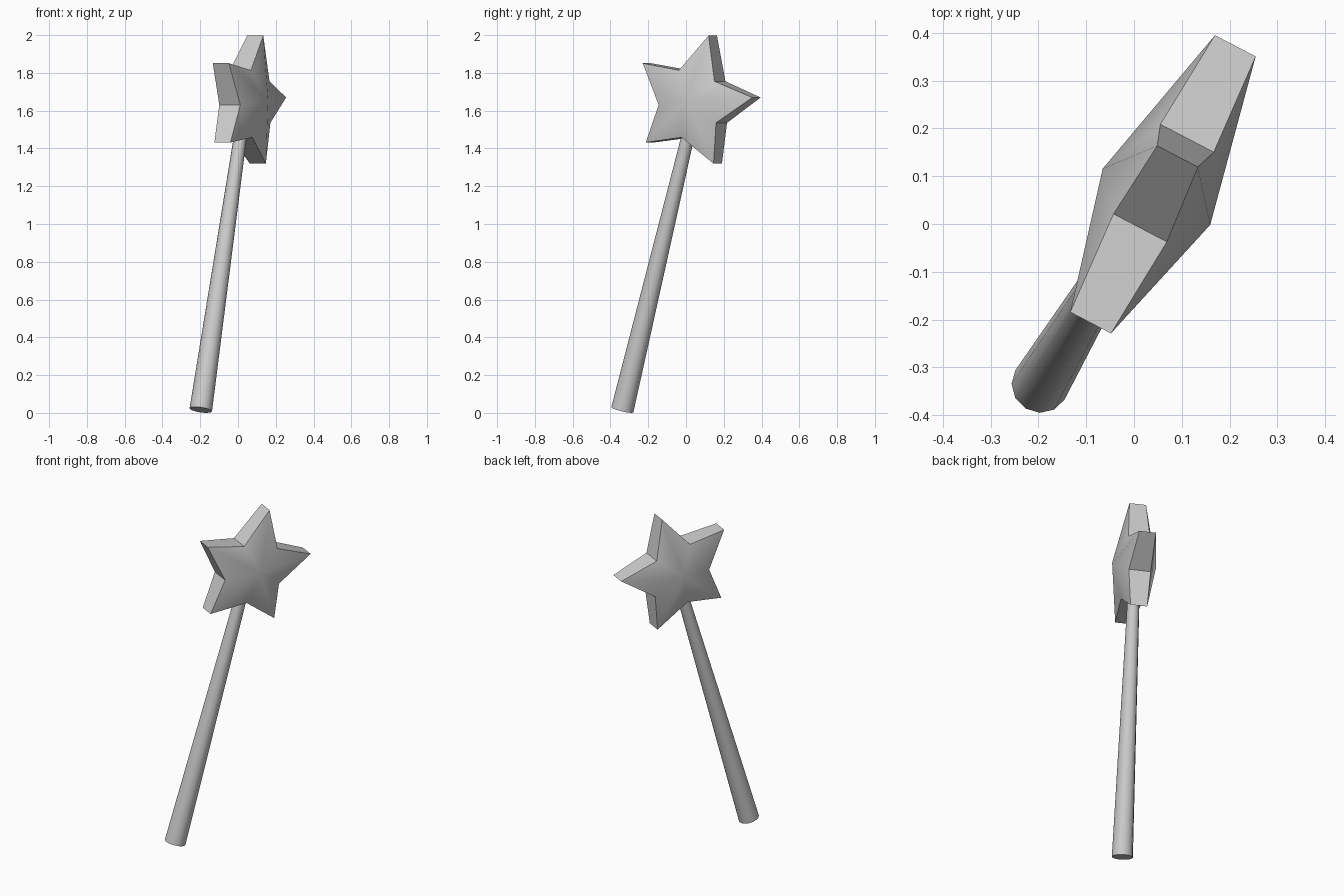
import bpy, bmesh, math
from mathutils import Vector

if "Cube" in bpy.data.objects:
    bpy.data.objects.remove(bpy.data.objects["Cube"])

CENTRE = Vector((0.047, 0.057, 1.654))
U = Vector((0.463, 0.886, 0)).normalized()   # across the star
N = Vector((U.y, -U.x, 0))                   # through the star
Z = Vector((0, 0, 1))


def finish(name, bm, angle):
    bmesh.ops.recalc_face_normals(bm, faces=bm.faces)
    mesh = bpy.data.meshes.new(name)
    bm.to_mesh(mesh)
    bm.free()
    obj = bpy.data.objects.new(name, mesh)
    bpy.context.collection.objects.link(obj)
    bpy.ops.object.select_all(action='DESELECT')
    obj.select_set(True)
    bpy.context.view_layer.objects.active = obj
    bpy.ops.object.shade_smooth_by_angle(angle=math.radians(angle))
    return obj


# Five-pointed star: thin tips, thicker notches, swollen centre on both faces
bm = bmesh.new()
rings = []
for side in (1, -1):
    ring = []
    for i in range(10):
        a = math.radians(2.5 + 36 * i)
        tip = i % 2 == 0
        r, half = (0.357, 0.048) if tip else (0.187, 0.063)
        du, dz = (0, 0) if tip else (-0.008, -0.015)
        ring.append(bm.verts.new(CENTRE + U * (r * math.cos(a) + du)
                                 + Z * (r * math.sin(a) + dz) + N * side * half))
    hub = bm.verts.new(CENTRE + N * side * 0.127)
    for i in range(10):
        bm.faces.new((hub, ring[i], ring[(i + 1) % 10]))
    rings.append(ring)
front, back = rings
for i in range(10):
    j = (i + 1) % 10
    bm.faces.new((front[i], front[j], back[j], back[i]))
finish("star", bm, 40)

# Leaning, tapered handle that ends inside the star
base = Vector((-0.197, -0.337, 0.016))
top = Vector((0.022, 0.026, 1.53))
axis = top - base
bm = bmesh.new()
bmesh.ops.create_cone(bm, cap_ends=True, segments=12, radius1=0.06,
                      radius2=0.033, depth=axis.length)
rot = axis.to_track_quat('Z', 'Y').to_matrix()
bmesh.ops.rotate(bm, verts=bm.verts, cent=(0, 0, 0), matrix=rot)
bmesh.ops.translate(bm, verts=bm.verts, vec=(base + top) / 2)
finish("handle", bm, 40)
